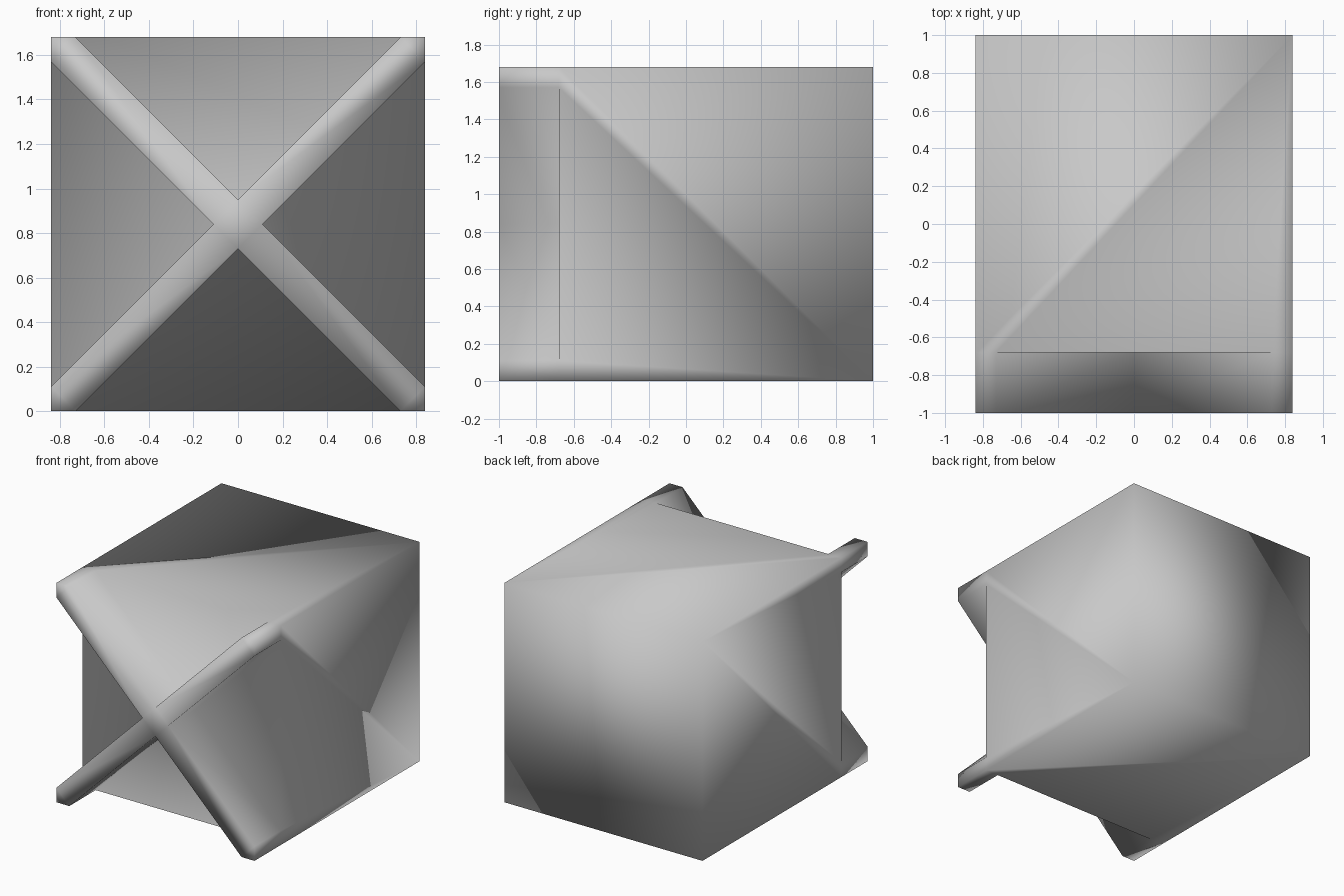
import bpy
import bmesh
from mathutils import Vector

cube = bpy.data.objects.get("Cube")
if cube:
    bpy.data.objects.remove(cube, do_unlink=True)

HALF = 0.84      # half width of the block
ARM = 0.11       # half width of a cross arm, measured along the axes
TIP, FRONT, BACK = -1.0, -0.68, 1.0

grey = bpy.data.materials.new("plain grey")
grey.use_nodes = True
color = (0.58, 0.58, 0.58, 1)
grey.diffuse_color = color
grey.node_tree.nodes["Principled BSDF"].inputs["Base Color"].default_value = color

bm = bmesh.new()


def quarter_ring(points, y):
    """Repeat a list of (x, z) points in four quarter turns."""
    rings = []
    for _ in range(4):
        rings.append([bm.verts.new(Vector((x, y, z + HALF))) for x, z in points])
        points = [(-z, x) for x, z in points]
    return rings


# Each quarter: notch between arms, then the three points of an arm end
quarter = [(ARM, 0), (HALF, HALF - ARM), (HALF, HALF), (HALF - ARM, HALF)]
tip = quarter_ring(quarter, TIP)
base = quarter_ring(quarter, FRONT)
back = quarter_ring([(HALF, HALF)], BACK)

for k in range(4):
    nxt = (k + 1) % 4
    notch, low, corner, high = base[k]
    # Recessed front panel and long side of the block
    bm.faces.new((notch, base[k - 1][3], low))
    bm.faces.new((base[k - 1][2], base[k - 1][3], low, corner, back[k][0], back[k - 1][0]))
    # Front of one cross arm
    bm.faces.new(tip[k] + [tip[nxt][0]])
    # Walls of the arm between the block and its front
    inner = base[k] + [base[nxt][0]]
    outer = tip[k] + [tip[nxt][0]]
    for i in range(4):
        bm.faces.new((inner[i], inner[i + 1], outer[i + 1], outer[i]))

# Middle of the cross and back of the block
bm.faces.new([ring[0] for ring in tip])
bm.faces.new([ring[0] for ring in back])

bmesh.ops.recalc_face_normals(bm, faces=bm.faces)
for face in bm.faces:
    face.smooth = True

mesh = bpy.data.meshes.new("block_with_raised_cross")
bm.to_mesh(mesh)
bm.free()
mesh.materials.append(grey)
block = bpy.data.objects.new("block_with_raised_cross", mesh)
bpy.context.collection.objects.link(block)
